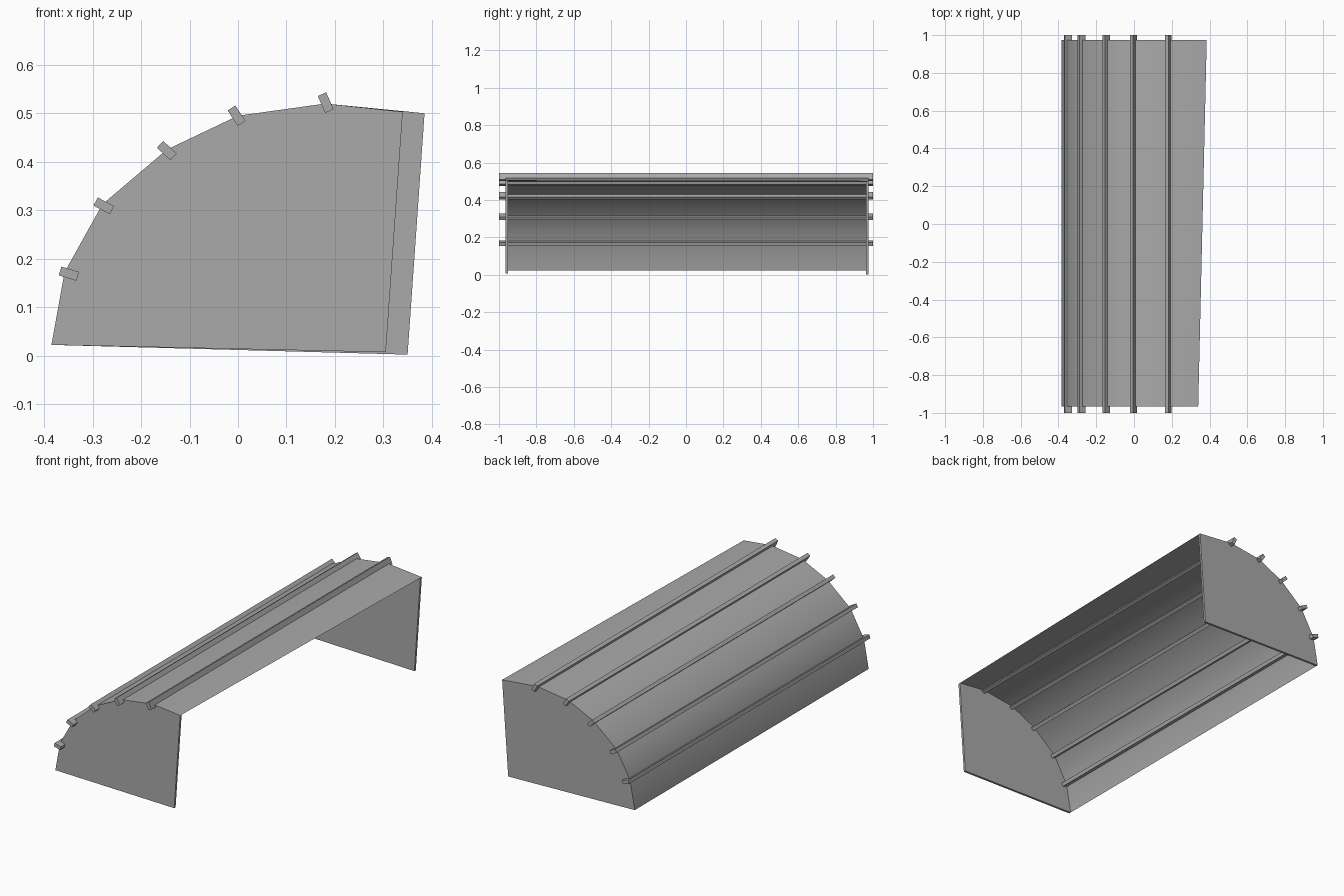
import bpy
import bmesh
import math
from mathutils import Vector

cube = bpy.data.objects.get("Cube")
if cube:
    bpy.data.objects.remove(cube, do_unlink=True)

grey = bpy.data.materials.new("awning grey")
grey.use_nodes = True
colour = (0.4, 0.4, 0.4, 1)
grey.diffuse_color = colour
grey.node_tree.nodes["Principled BSDF"].inputs["Base Color"].default_value = colour

FRONT, BACK = -0.965, 0.975
CURVE = [(-0.385, 0.022), (-0.358, 0.172), (-0.28, 0.312),
         (-0.147, 0.425), (0, 0.495), (0.18, 0.52)]
# Wall edge (top, bottom) at each end; it is slightly skewed
WALL = {FRONT: [(0.34, 0.503), (0.305, 0.007)],
        BACK: [(0.385, 0.5), (0.35, 0.002)]}


def finish(name, bm):
    mesh = bpy.data.meshes.new(name)
    bm.to_mesh(mesh)
    bm.free()
    obj = bpy.data.objects.new(name, mesh)
    bpy.context.collection.objects.link(obj)
    mesh.materials.append(grey)
    return obj


def ring(bm, points, y):
    return [bm.verts.new((x, y, z)) for x, z in points]


# Curved cover, a thin open sheet
bm = bmesh.new()
a = ring(bm, CURVE + WALL[FRONT][:1], FRONT)
b = ring(bm, CURVE + WALL[BACK][:1], BACK)
for i in range(len(a) - 1):
    face = bm.faces.new((a[i], a[i + 1], b[i + 1], b[i]))
    face.smooth = True
bm.normal_update()
finish("curved_cover", bm)

# End panels, thickened inwards
for name, y, inner in (("front_panel", FRONT, FRONT + 0.012),
                       ("back_panel", BACK, BACK - 0.012)):
    bm = bmesh.new()
    outline = CURVE + WALL[y]
    a, b = ring(bm, outline, y), ring(bm, outline, inner)
    bm.faces.new(a)
    bm.faces.new(b)
    for i in range(len(a)):
        j = (i + 1) % len(a)
        bm.faces.new((a[i], a[j], b[j], b[i]))
    bmesh.ops.recalc_face_normals(bm, faces=bm.faces)
    finish(name, bm)

# Ribs along the cover: centre x, centre z, tilt in degrees
RIBS = [(-0.349, 0.169, 17), (-0.277, 0.309, 28), (-0.147, 0.423, 43),
        (-0.003, 0.495, 57), (0.181, 0.522, 66)]
for n, (x, z, tilt) in enumerate(RIBS, 1):
    bm = bmesh.new()
    bmesh.ops.create_cube(bm, size=1)
    bmesh.ops.scale(bm, vec=Vector((0.038, 2, 0.019)), verts=bm.verts)
    rib = finish(f"rib_{n}", bm)
    rib.location = (x, 0, z)
    rib.rotation_euler.y = math.radians(tilt)
